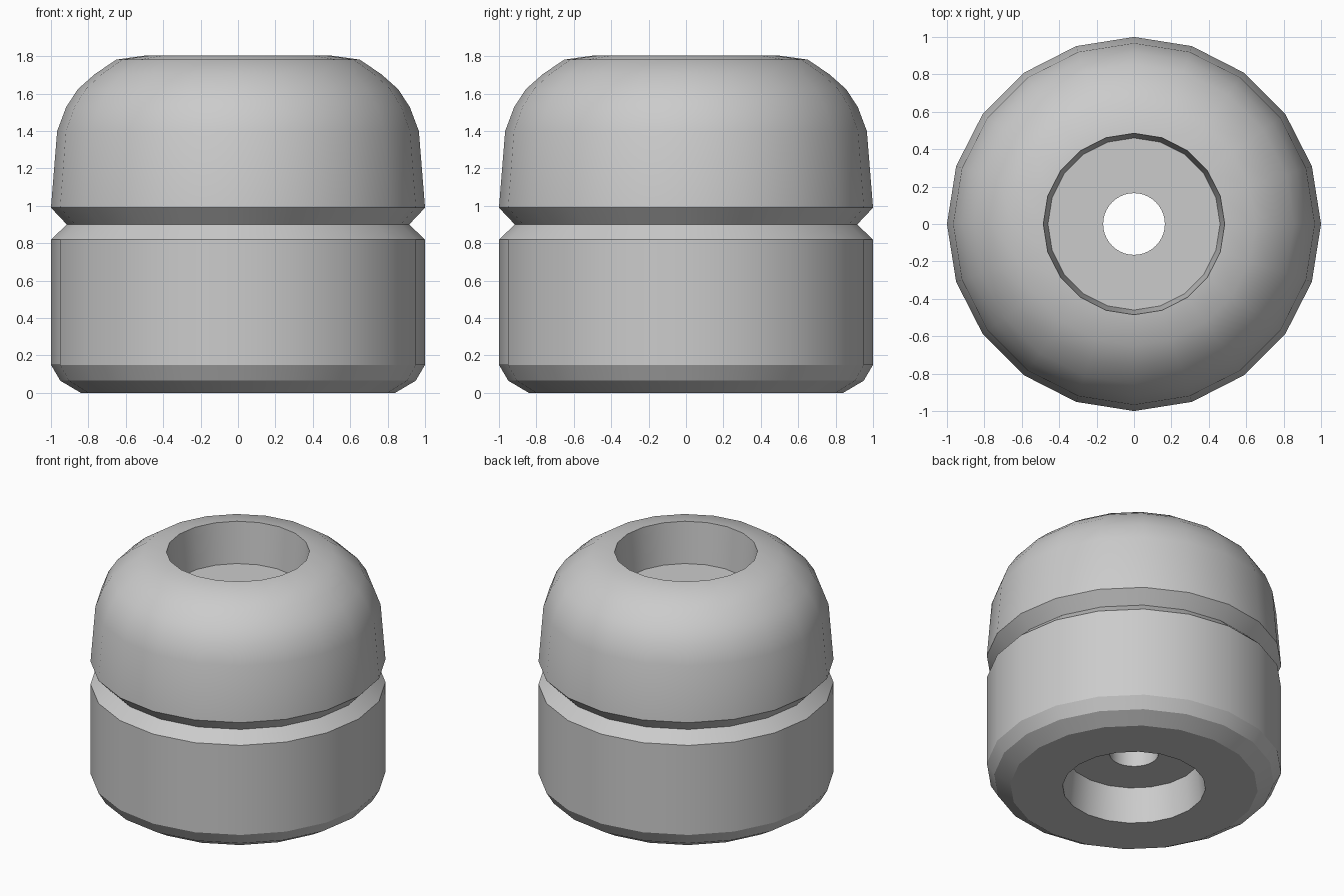
import bpy
import bmesh
from math import cos, sin, pi

if "Cube" in bpy.data.objects:
    bpy.data.objects.remove(bpy.data.objects["Cube"], do_unlink=True)

SIDES = 20
BORE_SIDES = 40
BORE_RADIUS = 0.165

# Section from the lower recess floor, around the outside, to the upper recess floor:
# radius, height, and whether that ring is a hard edge
PROFILE = [
    (0.46, 0.26, True), (0.485, 0, True),
    (0.84, 0, True), (0.95, 0.065, True), (1, 0.15, True),
    (1, 0.82, True), (0.915, 0.90, True), (1, 0.99, True),
    (0.967, 1.40, False), (0.918, 1.53, False), (0.855, 1.625, False),
    (0.765, 1.705, False), (0.65, 1.782, False),
    (0.485, 1.805, True), (0.46, 1.50, True),
]


def add_ring(bm, radius, height, sides):
    return [bm.verts.new((radius * cos(2 * pi * i / sides),
                          radius * sin(2 * pi * i / sides), height))
            for i in range(sides)]


def ring_edges(bm, ring):
    edges = []
    for a, b in zip(ring, ring[1:] + ring[:1]):
        edges.append(bm.edges.get((a, b)) or bm.edges.new((a, b)))
    return edges


def join_rings(bm, lower, upper):
    n = len(lower)
    for i in range(n):
        j = (i + 1) % n
        bm.faces.new((lower[i], lower[j], upper[j], upper[i]))


bm = bmesh.new()

# Outer shell with both recess walls
rings = [add_ring(bm, r, z, SIDES) for r, z, hard in PROFILE]
for lower, upper in zip(rings, rings[1:]):
    join_rings(bm, lower, upper)

# Through bore, facing the axis
bore_low = add_ring(bm, BORE_RADIUS, PROFILE[0][1], BORE_SIDES)
bore_high = add_ring(bm, BORE_RADIUS, PROFILE[-1][1], BORE_SIDES)
join_rings(bm, bore_high, bore_low)

# Recess floors around the bore
for outer, inner in ((rings[0], bore_low), (rings[-1], bore_high)):
    bmesh.ops.triangle_fill(bm, use_beauty=True,
                            edges=ring_edges(bm, outer) + ring_edges(bm, inner))
bmesh.ops.recalc_face_normals(bm, faces=bm.faces[:])

# Smooth surfaces with hard ring edges
for face in bm.faces:
    face.smooth = True
hard_rings = [ring for ring, point in zip(rings, PROFILE) if point[2]]
for ring in hard_rings + [bore_low, bore_high]:
    for edge in ring_edges(bm, ring):
        edge.smooth = False

mesh = bpy.data.meshes.new("bumper_foot")
bm.to_mesh(mesh)
bm.free()
foot = bpy.data.objects.new("bumper_foot", mesh)
bpy.context.collection.objects.link(foot)

# Plain grey material
grey = bpy.data.materials.new("light_grey")
grey.use_nodes = True
colour = (0.6, 0.6, 0.6, 1)
grey.diffuse_color = colour
grey.node_tree.nodes["Principled BSDF"].inputs["Base Color"].default_value = colour
mesh.materials.append(grey)
